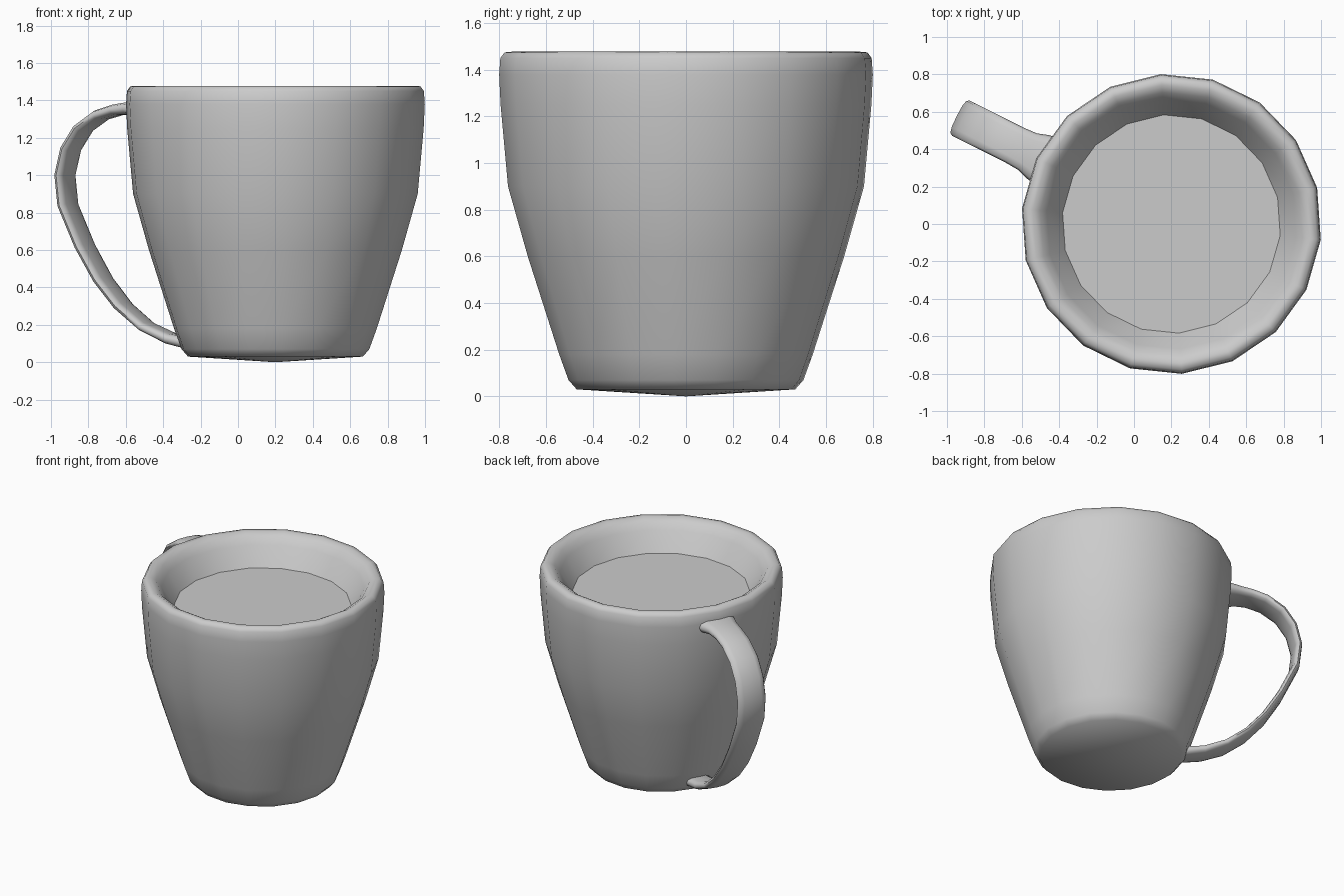
import bpy, bmesh
from math import sin, cos, radians, pi, copysign
from mathutils import Vector

if "Cube" in bpy.data.objects:
    bpy.data.objects.remove(bpy.data.objects["Cube"])

SIDES, START = 18, radians(14)
AXIS = Vector((0.2, 0, 0))


def finish(name, bm, angle):
    bmesh.ops.recalc_face_normals(bm, faces=bm.faces)
    mesh = bpy.data.meshes.new(name)
    bm.to_mesh(mesh)
    bm.free()
    ob = bpy.data.objects.new(name, mesh)
    bpy.context.collection.objects.link(ob)
    bpy.ops.object.select_all(action='DESELECT')
    ob.select_set(True)
    bpy.context.view_layer.objects.active = ob
    bpy.ops.object.shade_smooth_by_angle(angle=radians(angle))
    return ob


def bridge(bm, rings):
    for a, b in zip(rings, rings[1:]):
        n = len(a)
        for i in range(n):
            j = (i + 1) % n
            bm.faces.new((a[i], a[j], b[j], b[i]))


def circle(bm, r, z):
    return [bm.verts.new(AXIS + Vector((r * cos(START + 2 * pi * i / SIDES),
                                        r * sin(START + 2 * pi * i / SIDES), z)))
            for i in range(SIDES)]


# Cup: outer wall, rounded rim and inner wall; shallow cone underneath
profile = [(0.47, 0.03), (0.505, 0.07), (0.545, 0.18), (0.68, 0.6), (0.765, 0.9),
           (0.797, 1.25), (0.803, 1.38), (0.798, 1.45), (0.78, 1.475), (0.745, 1.478),
           (0.705, 1.455), (0.67, 1.41), (0.585, 1.28)]
bm = bmesh.new()
rings = [circle(bm, r, z) for r, z in profile]
bridge(bm, rings)
tip = bm.verts.new(AXIS)
for i in range(SIDES):
    bm.faces.new((tip, rings[0][(i + 1) % SIDES], rings[0][i]))
finish("cup", bm, 60)

# Drink surface
bm = bmesh.new()
bm.faces.new(circle(bm, 0.585, 1.28))
for f in bm.faces:
    f.normal_update()
ob = finish("drink", bm, 30)
if ob.data.polygons[0].normal.z < 0:
    ob.data.flip_normals()

# Handle: flat strap swept along a path (distance from axis, z, half width, half thickness)
path = [(0.74, 1.355, 0.14, 0.05), (0.80, 1.355, 0.13, 0.043), (0.86, 1.357, 0.11, 0.036),
        (0.94, 1.35, 0.105, 0.03), (1.04, 1.322, 0.105, 0.028), (1.15, 1.25, 0.105, 0.027),
        (1.225, 1.14, 0.105, 0.026), (1.26, 1.0, 0.105, 0.025), (1.242, 0.84, 0.105, 0.025),
        (1.14, 0.62, 0.105, 0.025), (1.03, 0.44, 0.103, 0.025), (0.91, 0.30, 0.1, 0.025),
        (0.77, 0.19, 0.095, 0.026), (0.62, 0.125, 0.085, 0.03), (0.49, 0.10, 0.08, 0.035)]
out = Vector((cos(radians(153.3)), sin(radians(153.3)), 0))
side = Vector((-out.y, out.x, 0))
up = Vector((0, 0, 1))


def power(v):
    return copysign(abs(v) ** 0.7, v)


bm = bmesh.new()
rings = []
for k, (s, z, w, t) in enumerate(path):
    a, b = path[max(k - 1, 0)], path[min(k + 1, len(path) - 1)]
    tan = (out * (b[0] - a[0]) + up * (b[1] - a[1])).normalized()
    nor = tan.cross(side)
    c = AXIS + out * s + up * z
    rings.append([bm.verts.new(c + side * w * power(cos(2 * pi * i / 12))
                               + nor * t * power(sin(2 * pi * i / 12))) for i in range(12)])
bridge(bm, rings)
bm.faces.new(rings[0])
bm.faces.new(rings[-1])
finish("handle", bm, 60)
